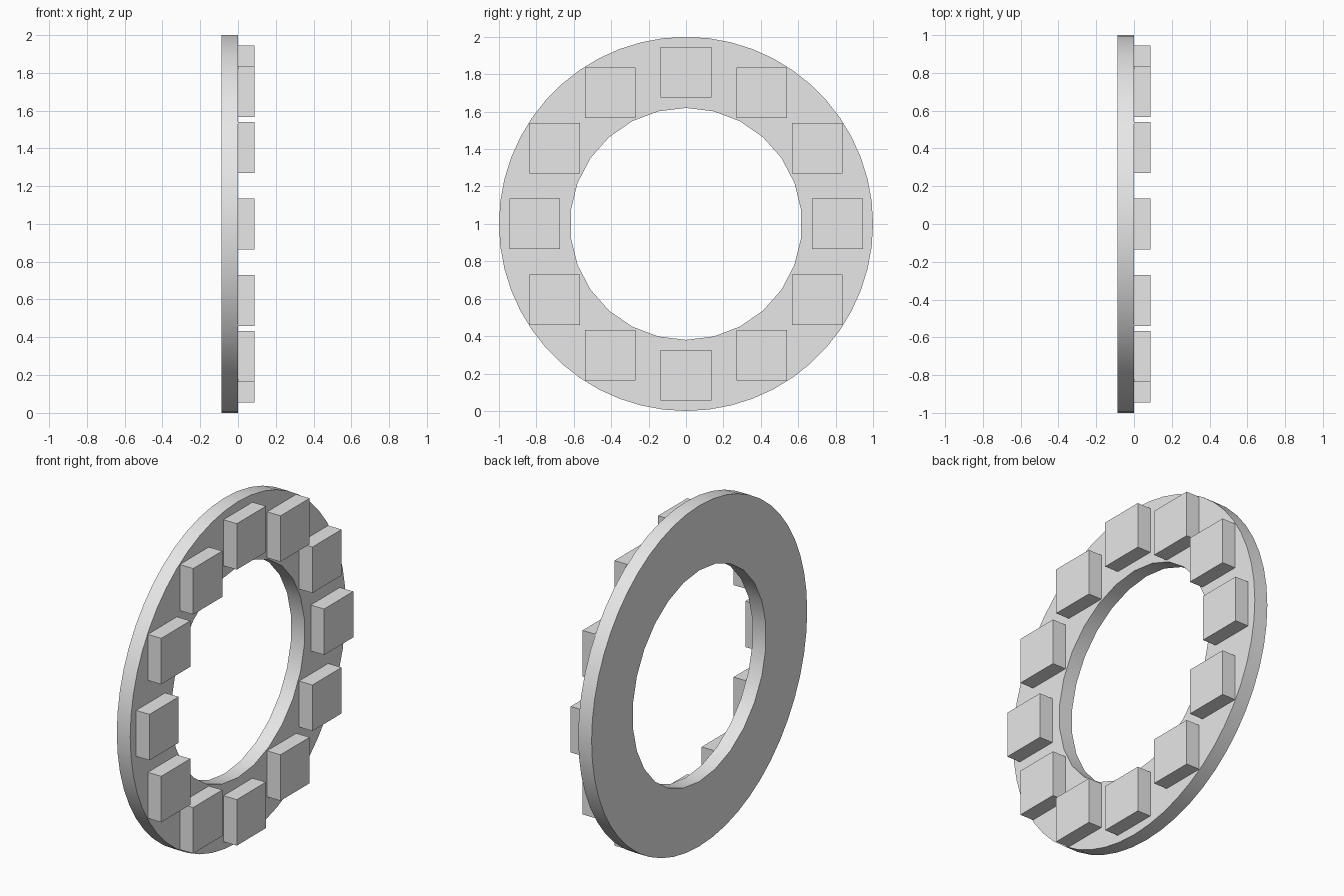
import bpy
import bmesh
from math import sin, cos, tau, radians

cube = bpy.data.objects.get("Cube")
if cube:
    bpy.data.objects.remove(cube, do_unlink=True)

THICK = 0.087        # depth of the ring and of each block
OUTER, INNER = 1.0, 0.62
SIDES = 26           # inner sides; the outer rim has twice as many
BLOCKS, BLOCK_RADIUS, BLOCK_SIZE = 12, 0.81, 0.27

grey = bpy.data.materials.new("light grey")
grey.use_nodes = True
colour = (0.8, 0.8, 0.8, 1)
grey.diffuse_color = colour
grey.node_tree.nodes["Principled BSDF"].inputs["Base Color"].default_value = colour


def add_object(name, bm):
    mesh = bpy.data.meshes.new(name)
    bm.to_mesh(mesh)
    bm.free()
    mesh.materials.append(grey)
    obj = bpy.data.objects.new(name, mesh)
    bpy.context.collection.objects.link(obj)
    return obj


def circle(bm, radius, count):
    return [bm.verts.new((-THICK, radius * sin(tau * i / count),
                          1 + radius * cos(tau * i / count))) for i in range(count)]


# Flat ring standing upright, extruded along x
bm = bmesh.new()
inner = circle(bm, INNER, SIDES)
outer = circle(bm, OUTER, SIDES * 2)
for i in range(SIDES):
    rim = [outer[(2 * i + k) % len(outer)] for k in range(3)]
    bm.faces.new([inner[i], *rim, inner[(i + 1) % SIDES]])
result = bmesh.ops.extrude_face_region(bm, geom=bm.faces[:], use_keep_orig=True)
moved = [v for v in result["geom"] if isinstance(v, bmesh.types.BMVert)]
bmesh.ops.translate(bm, verts=moved, vec=(THICK, 0, 0))
bmesh.ops.recalc_face_normals(bm, faces=bm.faces[:])
ring = add_object("ring", bm)
bpy.ops.object.select_all(action='DESELECT')
ring.select_set(True)
bpy.context.view_layer.objects.active = ring
bpy.ops.object.shade_smooth_by_angle(angle=radians(30))

# Upright square blocks spaced evenly round the ring
for i in range(BLOCKS):
    angle = tau * i / BLOCKS
    bm = bmesh.new()
    bmesh.ops.create_cube(bm, size=1)
    bmesh.ops.scale(bm, verts=bm.verts[:], vec=(THICK, BLOCK_SIZE, BLOCK_SIZE))
    block = add_object(f"block_{i + 1}", bm)
    block.location = (THICK / 2, BLOCK_RADIUS * sin(angle), 1 + BLOCK_RADIUS * cos(angle))
